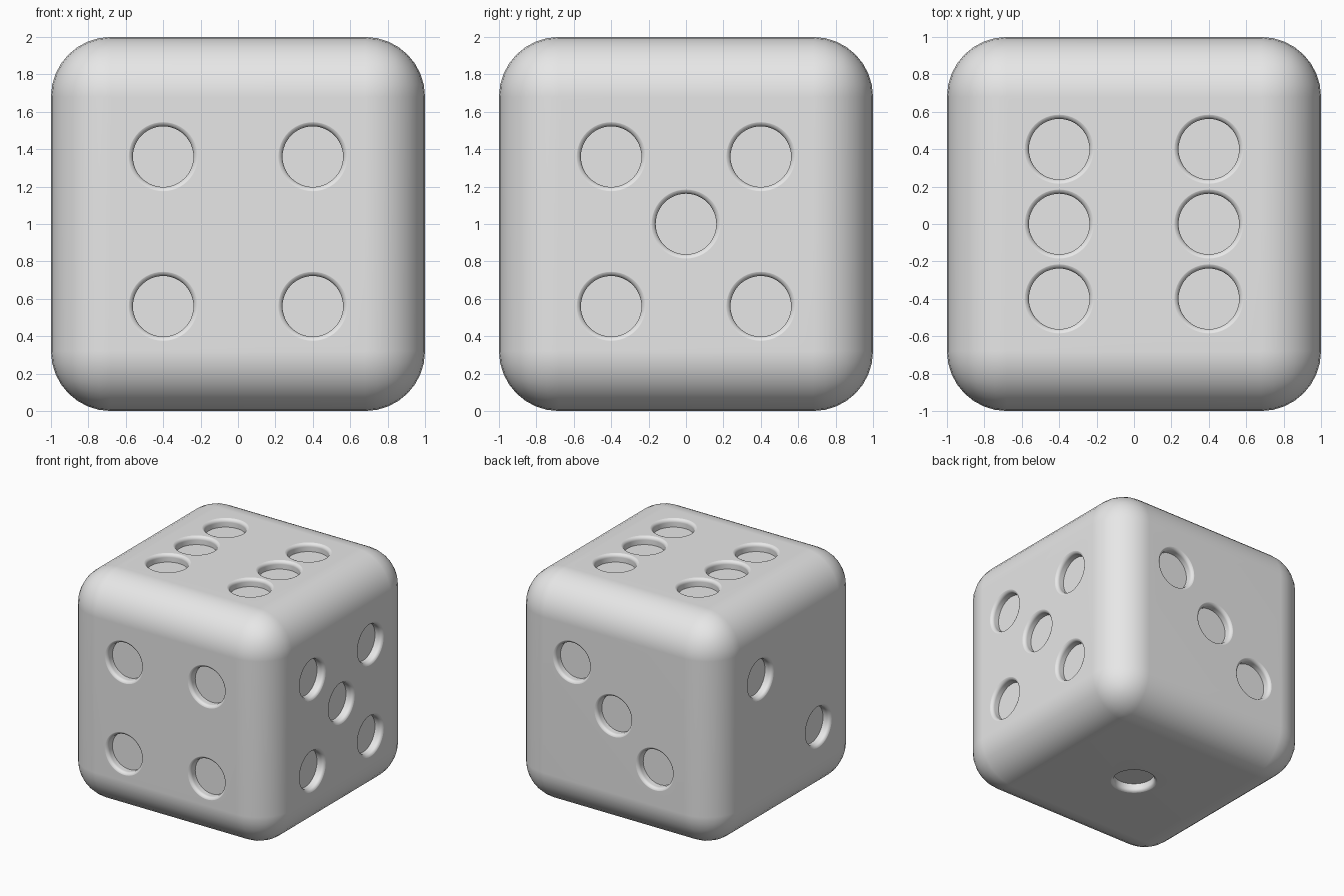
import bpy, bmesh
from math import sin, cos, pi
from mathutils import Vector, Matrix

old = bpy.data.objects.get("Cube")
if old:
    bpy.data.objects.remove(old, do_unlink=True)

grey = bpy.data.materials.new("plain grey")
grey.use_nodes = True
grey.diffuse_color = (0.8, 0.8, 0.8, 1)
grey.node_tree.nodes["Principled BSDF"].inputs["Base Color"].default_value = (0.8, 0.8, 0.8, 1)

FLOOR_R, LIP, DEPTH = 0.162, 0.03, 0.07
STEP = 0.4                 # pip spacing from the face centre
HIGH, LOW = 0.36, -0.44    # side pip heights from the middle
CENTRE = Vector((0, 0, 1))


def make_object(name, bm):
    mesh = bpy.data.meshes.new(name)
    bm.to_mesh(mesh)
    bm.free()
    mesh.materials.append(grey)
    obj = bpy.data.objects.new(name, mesh)
    bpy.context.collection.objects.link(obj)
    return obj


# Rounded cube body
bm = bmesh.new()
bmesh.ops.create_cube(bm, size=2, matrix=Matrix.Translation(CENTRE))
bmesh.ops.bevel(bm, geom=bm.edges[:], offset=0.32, segments=8, profile=0.5, affect='EDGES')
body = make_object("dice_body", bm)

# Pip centres for each face, as (across, up) offsets
both = (-STEP, STEP)
faces = [
    (Vector((0, 0, 1)), [(x, y, 1) for x in both for y in (-STEP, 0, STEP)]),
    (Vector((0, 0, -1)), [(0, 0, -1)]),
    (Vector((0, -1, 0)), [(x, -1, z) for x in both for z in (LOW, HIGH)]),
    (Vector((1, 0, 0)), [(1, y, z) for y in both for z in (LOW, HIGH)] + [(1, 0, 0)]),
    (Vector((0, 1, 0)), [(STEP * k, 1, HIGH * k) for k in (-1, 0, 1)]),
    (Vector((-1, 0, 0)), [(-1, STEP * k, HIGH * k) for k in (-1, 1)]),
]

# Pip cutter profile: flat floor, straight wall, rounded lip
profile = [(0, -DEPTH), (FLOOR_R, -DEPTH)]
for i in range(6):
    a = pi / 2 * i / 5
    profile.append((FLOOR_R + LIP * (1 - cos(a)), LIP * (sin(a) - 1) + 0.001))
profile += [(FLOOR_R + LIP, 0.05), (0, 0.05)]


def add_pip(bm, centre, normal):
    place = Matrix.Translation(Vector(centre) + CENTRE) @ normal.to_track_quat('Z', 'Y').to_matrix().to_4x4()
    verts = [bm.verts.new((r, 0, h)) for r, h in profile]
    edges = [bm.edges.new(pair) for pair in zip(verts, verts[1:])]
    before = set(bm.verts) - set(verts)
    bmesh.ops.spin(bm, geom=verts + edges, cent=(0, 0, 0), axis=(0, 0, 1),
                   angle=2 * pi, steps=48, use_merge=True)
    new = [v for v in bm.verts if v not in before]
    bmesh.ops.transform(bm, matrix=place, verts=new)


bm = bmesh.new()
for normal, centres in faces:
    for centre in centres:
        add_pip(bm, centre, normal)
bmesh.ops.remove_doubles(bm, verts=bm.verts[:], dist=0.0001)
bmesh.ops.recalc_face_normals(bm, faces=bm.faces[:])
cutter = make_object("pip_cutter", bm)
cutter.hide_render = True

# Cut the pips, then smooth everything but the floor creases
cut = body.modifiers.new("pips", 'BOOLEAN')
cut.operation = 'DIFFERENCE'
cut.solver = 'EXACT'
cut.object = cutter
bpy.ops.object.select_all(action='DESELECT')
body.select_set(True)
bpy.context.view_layer.objects.active = body
bpy.ops.object.modifier_apply(modifier=cut.name)
bpy.data.objects.remove(cutter, do_unlink=True)
bpy.ops.object.shade_smooth_by_angle(angle=pi / 6)
weighted = body.modifiers.new("even_shading", 'WEIGHTED_NORMAL')
weighted.keep_sharp = True
